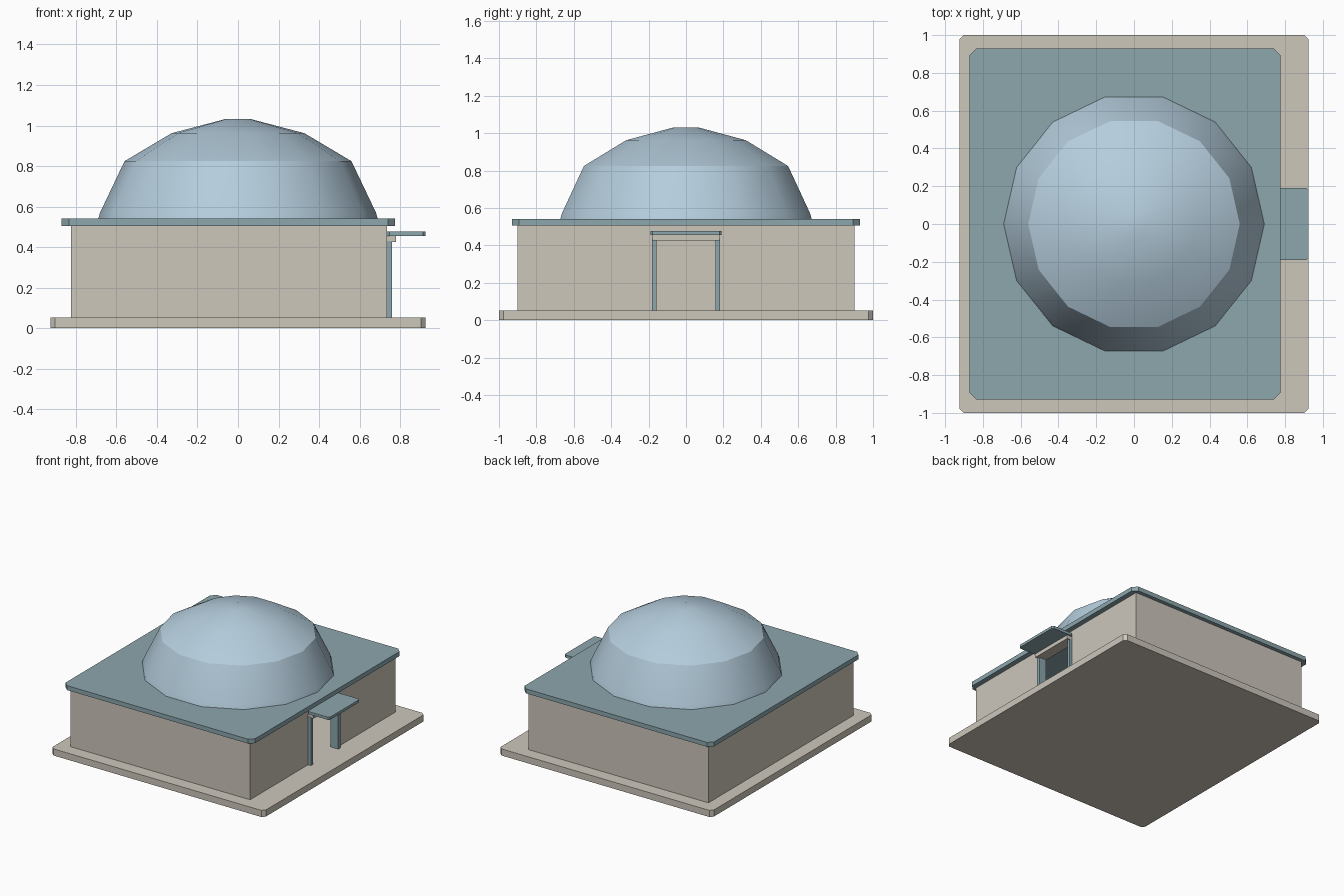
import bpy, bmesh, math
from mathutils import Matrix, Vector

cube = bpy.data.objects.get("Cube")
if cube:
    bpy.data.objects.remove(cube, do_unlink=True)


def material(name, rgb):
    m = bpy.data.materials.new(name)
    m.use_nodes = True
    m.diffuse_color = (*rgb, 1)
    m.node_tree.nodes["Principled BSDF"].inputs["Base Color"].default_value = (*rgb, 1)
    return m


stone = material("warm stone", (0.61, 0.57, 0.50))
teal = material("grey teal", (0.265, 0.385, 0.42))
sky = material("pale blue", (0.46, 0.61, 0.72))


def finish(name, bm, mat):
    bmesh.ops.recalc_face_normals(bm, faces=bm.faces)
    mesh = bpy.data.meshes.new(name)
    bm.to_mesh(mesh)
    bm.free()
    mesh.materials.append(mat)
    ob = bpy.data.objects.new(name, mesh)
    bpy.context.collection.objects.link(ob)
    return ob


def prism(name, outline, z0, z1, mat):
    """Extrude a plan outline from z0 up to z1."""
    bm = bmesh.new()
    face = bm.faces.new([bm.verts.new((x, y, z0)) for x, y in outline])
    top = bmesh.ops.extrude_face_region(bm, geom=[face])["geom"]
    bmesh.ops.translate(bm, vec=(0, 0, z1 - z0),
                        verts=[v for v in top if isinstance(v, bmesh.types.BMVert)])
    return finish(name, bm, mat)


def slab(name, x0, x1, y0, y1, z0, z1, mat, c=0):
    """Box with optional cut corners in plan."""
    if c:
        plan = [(x0 + c, y0), (x1 - c, y0), (x1, y0 + c), (x1, y1 - c),
                (x1 - c, y1), (x0 + c, y1), (x0, y1 - c), (x0, y0 + c)]
    else:
        plan = [(x0, y0), (x1, y0), (x1, y1), (x0, y1)]
    return prism(name, plan, z0, z1, mat)


# Plinth and roof slab
slab("plinth", -0.925, 0.925, -1, 1, 0, 0.052, stone, 0.023)
slab("roof_slab", -0.87, 0.775, -0.93, 0.93, 0.505, 0.54, teal, 0.036)

# Hollow walls: one ring in plan, open at the doorway
X0, X1, Y, T, DOOR = -0.825, 0.735, 0.9, 0.04, 0.18
half = [(X1, DOOR), (X1, Y), (X0, Y)]
inner = [(X0 + T, Y - T), (X1 - T, Y - T), (X1 - T, DOOR)]
flip = lambda pts: [(x, -y) for x, y in reversed(pts)]
prism("walls", half + flip(half) + flip(inner) + inner, 0.052, 0.505, stone)
slab("door_header", X1 - T, X1, -DOOR, DOOR, 0.45, 0.505, stone)

# Doorway: posts, lintel and canopy
for side, s in (("left", 1), ("right", -1)):
    a, b = sorted((s * 0.157, s * 0.182))
    slab(side + "_door_post", 0.695, 0.76, a, b, 0.052, 0.43, teal)
slab("door_lintel", 0.695, 0.78, -0.18, 0.18, 0.425, 0.455, stone)
slab("door_canopy", 0.735, 0.925, -0.19, 0.19, 0.455, 0.476, teal, 0.012)

# Faceted dome, spun from its profile
bm = bmesh.new()
profile = [(0.69, 0.54), (0.68, 0.572), (0.56, 0.824), (0.328, 0.962), (0.066, 1.031)]
SIDES = 14
rings = []
for r, z in profile:
    rings.append([bm.verts.new(Matrix.Rotation(math.tau * i / SIDES, 3, "Z") @ Vector((r, 0, z)))
                  for i in range(SIDES)])
for low, high in zip(rings, rings[1:]):
    for i in range(SIDES):
        j = (i + 1) % SIDES
        bm.faces.new((low[i], low[j], high[j], high[i]))
bm.faces.new(rings[-1])
bm.faces.new(rings[0][::-1])
dome = finish("dome", bm, sky)
bpy.ops.object.select_all(action="DESELECT")
dome.select_set(True)
bpy.context.view_layer.objects.active = dome
bpy.ops.object.shade_smooth_by_angle(angle=math.radians(28))
